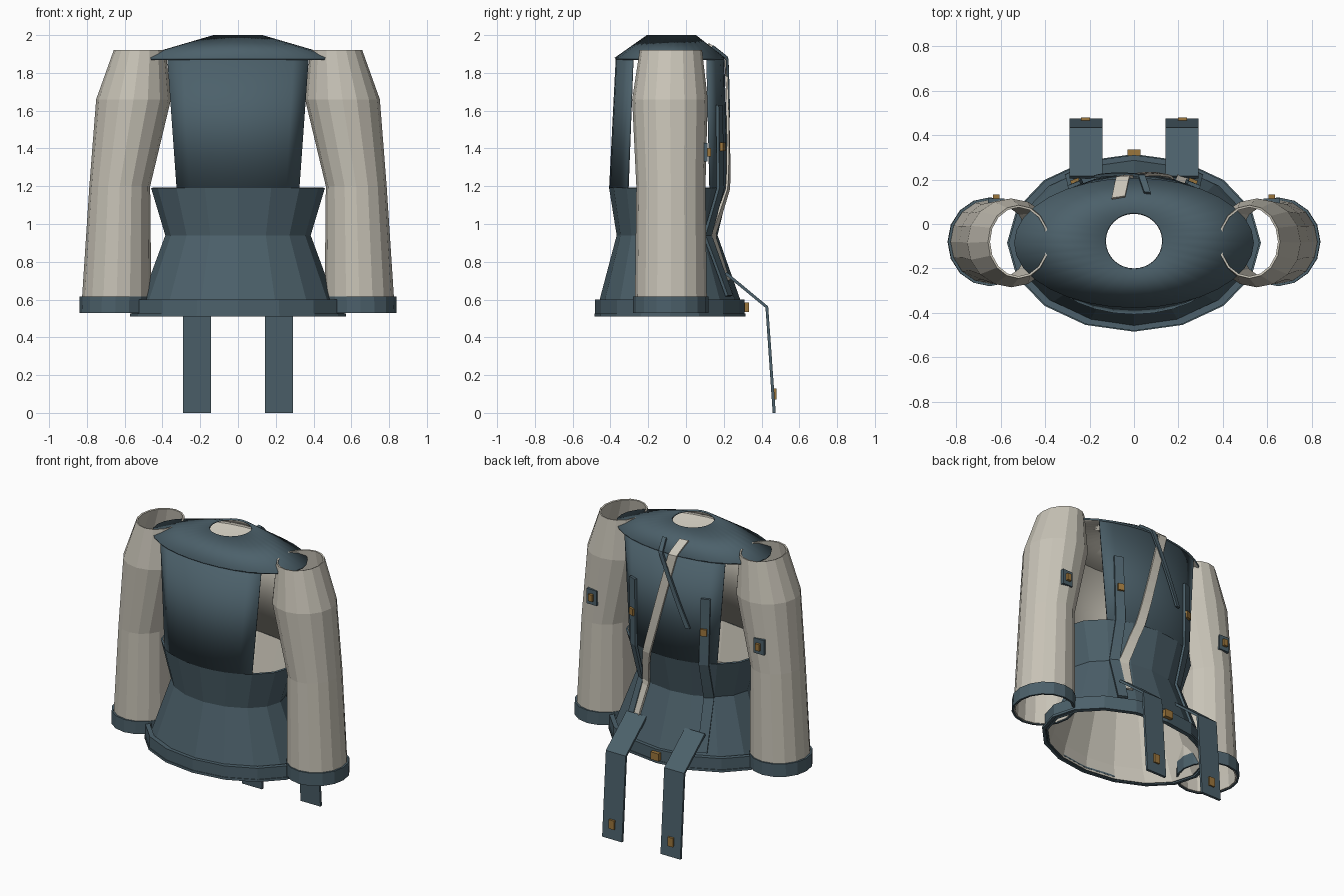
import bpy, bmesh, math

if "Cube" in bpy.data.objects:
    bpy.data.objects.remove(bpy.data.objects["Cube"])


def material(name, rgb):
    m = bpy.data.materials.new(name)
    m.use_nodes = True
    m.diffuse_color = (*rgb, 1)
    m.node_tree.nodes["Principled BSDF"].inputs["Base Color"].default_value = (*rgb, 1)
    return m


SLATE = material("slate cloth", (0.072, 0.118, 0.145))
BEIGE = material("beige cloth", (0.58, 0.55, 0.475))
GOLD = material("dull gold", (0.33, 0.18, 0.045))

# Body cross-sections: height, half width, centre y, half depth
BODY = [(0.515, 0.545, -0.085, 0.38), (0.6, 0.51, -0.085, 0.372),
        (0.94, 0.385, -0.1, 0.267), (1.19, 0.46, -0.09, 0.317),
        (1.88, 0.53, -0.085, 0.287), (2.0, 0.13, -0.077, 0.13)]


def add_mesh(name, verts, faces, mats, thickness, offset=-1.0):
    me = bpy.data.meshes.new(name)
    me.from_pydata(verts, [], faces)
    ob = bpy.data.objects.new(name, me)
    bpy.context.collection.objects.link(ob)
    for m in mats:
        me.materials.append(m)
    mod = ob.modifiers.new("thickness", "SOLIDIFY")
    mod.thickness, mod.offset = thickness, offset
    mod.material_offset = len(mats) - 1
    return ob


def shell(name, rings, n, mats, thickness, cx=0, keep=lambda a: True, smooth=False):
    """Elliptical open tube; rings are (z, half width, centre y, half depth[, centre x])."""
    verts, faces = [], []
    for z, hw, cy, hd, *shift in rings:
        x0 = shift[0] if shift else cx
        for i in range(n):
            a = math.tau * i / n
            verts.append((x0 + hw * math.cos(a), cy + hd * math.sin(a), z))
    for j in range(len(rings) - 1):
        for i in range(n):
            if keep(math.tau * (i + 0.5) / n):
                k = (i + 1) % n
                faces.append((j * n + i, j * n + k, (j + 1) * n + k, (j + 1) * n + i))
    ob = add_mesh(name, verts, faces, mats, thickness)
    bm = bmesh.new()
    bm.from_mesh(ob.data)
    bmesh.ops.delete(bm, geom=[v for v in bm.verts if not v.link_faces], context="VERTS")
    bm.to_mesh(ob.data)
    bm.free()
    if smooth:
        bpy.ops.object.select_all(action="DESELECT")
        bpy.context.view_layer.objects.active = ob
        ob.select_set(True)
        bpy.ops.object.shade_smooth_by_angle(angle=math.radians(25))
    return ob


def back_y(x, z):
    """Depth of the back surface at a given x and height."""
    for lo, hi in zip(BODY, BODY[1:]):
        if z <= hi[0]:
            t = (z - lo[0]) / (hi[0] - lo[0])
            hw, cy, hd = (lo[i] + t * (hi[i] - lo[i]) for i in (1, 2, 3))
            return cy + hd * math.sqrt(max(0, 1 - (x / hw) ** 2))
    return 0


def strip(name, lefts, rights, mat, thickness):
    verts = [p for pair in zip(lefts, rights) for p in pair]
    faces = [(2 * i, 2 * i + 1, 2 * i + 3, 2 * i + 2) for i in range(len(lefts) - 1)]
    return add_mesh(name, verts, faces, [mat], thickness, 0)


def back_strip(name, path, width, mat, lift, thickness, steps=6):
    """Band laid on the back along (x, z) points."""
    pts = []
    for (xa, za), (xb, zb) in zip(path, path[1:]):
        for s in range(steps):
            t = s / steps
            pts.append((xa + t * (xb - xa), za + t * (zb - za)))
    pts.append(path[-1])
    edges = [[(x + d, back_y(x + d, z) + lift, z) for x, z in pts]
             for d in (-width / 2, width / 2)]
    return strip(name, *edges, mat, thickness)


def box(name, centre, size, mat, turn=0):
    bpy.ops.mesh.primitive_cube_add(size=1, location=centre, rotation=(0, 0, turn))
    ob = bpy.context.object
    ob.name = name
    ob.scale = size
    ob.data.materials.append(mat)


# Jacket body: skirt, front and back panels with open armholes, shoulder cap
LINED = [SLATE, BEIGE]
shell("jacket_skirt", BODY[:4], 16, LINED, 0.012)
shell("front_panel", BODY[3:5], 32, LINED, 0.012, smooth=True,
      keep=lambda a: math.sin(a) < -math.sqrt(0.5))
shell("back_panel", BODY[3:5], 32, LINED, 0.012, smooth=True,
      keep=lambda a: math.sin(a) > math.sqrt(0.5))
shell("shoulder_cap", [(1.88, 0.54, -0.085, 0.293), BODY[5]], 32, LINED, 0.012, smooth=True)

# Belt with a thin lower flange
shell("belt", [(0.525, 0.565, -0.085, 0.396), (0.6, 0.565, -0.085, 0.396)], 16, [SLATE], 0.03)
shell("belt_flange", [(0.51, 0.572, -0.085, 0.4), (0.526, 0.572, -0.085, 0.4)], 16, [SLATE], 0.02)
box("belt_buckle", (0, 0.322, 0.56), (0.06, 0.025, 0.05), GOLD)

for side, s in (("left", 1), ("right", -1)):
    # Sleeve and cuff
    sleeve = [(0.535, 0.183, -0.08, 0.19, s * 0.647), (0.62, 0.183, -0.08, 0.19, s * 0.642),
              (1.2, 0.161, -0.08, 0.183, s * 0.626), (1.66, 0.198, -0.085, 0.2, s * 0.553),
              (1.92, 0.138, -0.08, 0.165, s * 0.52)]
    shell(side + "_sleeve", sleeve, 16, [BEIGE], 0.01)
    shell(side + "_cuff", [(0.53, 0.19, -0.08, 0.2, s * 0.65), (0.615, 0.19, -0.08, 0.2, s * 0.648)],
          16, [SLATE], 0.012)
    # Sleeve patch and stud
    box(side + "_sleeve_patch", (s * 0.62, 0.1, 1.38), (0.075, 0.03, 0.1), SLATE)
    box(side + "_sleeve_stud", (s * 0.62, 0.122, 1.38), (0.03, 0.02, 0.045), GOLD)

    # Narrow back strap with stud
    back_strip(side + "_back_strap", [(s * 0.27, 1.63), (s * 0.26, 1.19), (s * 0.25, 0.94), (s * 0.28, 0.62)],
               0.055, SLATE, 0.012, 0.016)
    box(side + "_strap_stud", (s * 0.265, back_y(0.265, 1.41) + 0.022, 1.41),
        (0.04, 0.024, 0.045), GOLD, -s * 0.35)

    # Hanging strap with stud
    path = [(0.21, 0.74), (0.428, 0.56), (0.467, 0.0)]
    edges = [[(s * x, y, z) for y, z in path] for x in (0.143, 0.29)]
    strip(side + "_hanging_strap", *edges, SLATE, 0.016)
    box(side + "_hanging_stud", (s * 0.218, 0.47, 0.1), (0.04, 0.02, 0.06), GOLD)

# Diagonal sash and thin cross strap on the back
back_strip("back_sash", [(-0.07, 1.95), (-0.04, 1.84), (0.09, 1.35), (0.16, 1.1), (0.2, 0.92), (0.23, 0.7)],
           0.06, BEIGE, 0.01, 0.012)
back_strip("cross_strap", [(0.06, 1.94), (0.03, 1.87), (-0.165, 1.42)], 0.03, SLATE, 0.016, 0.014)
